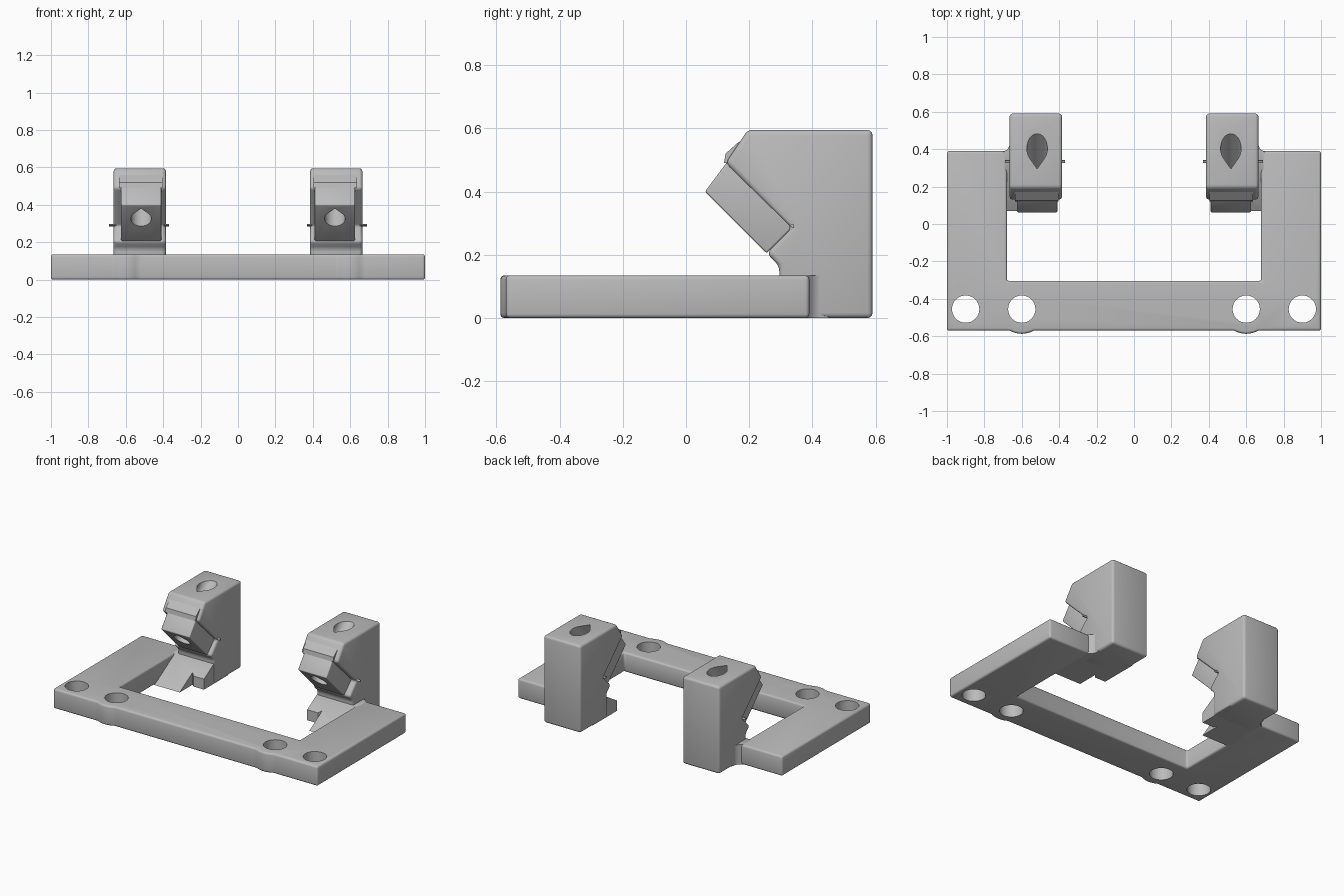
import bpy, bmesh, math
from mathutils import Vector

cube = bpy.data.objects.get("Cube")
if cube:
    bpy.data.objects.remove(cube, do_unlink=True)

grey = bpy.data.materials.new("matte grey")
grey.use_nodes = True
COLOUR = (0.5, 0.5, 0.5, 1)
grey.diffuse_color = COLOUR
grey.node_tree.nodes["Principled BSDF"].inputs["Base Color"].default_value = COLOUR

BASE_TOP = 0.135
POST_X = 0.525


def prism(name, outline, start, direction, place, cut=None):
    """Extrude an outline; place maps each 2D point to 3D."""
    bm = bmesh.new()
    step = Vector(direction)
    face = bm.faces.new([bm.verts.new(Vector(place(*p)) + Vector(start)) for p in outline])
    ext = bmesh.ops.extrude_face_region(bm, geom=[face])
    bmesh.ops.translate(bm, vec=step, verts=[v for v in ext["geom"] if isinstance(v, bmesh.types.BMVert)])
    if cut:
        geom = bm.verts[:] + bm.edges[:] + bm.faces[:]
        res = bmesh.ops.bisect_plane(bm, geom=geom, plane_co=cut[0], plane_no=cut[1], clear_outer=True)
        edges = [e for e in res["geom_cut"] if isinstance(e, bmesh.types.BMEdge)]
        bmesh.ops.holes_fill(bm, edges=edges)
    bmesh.ops.recalc_face_normals(bm, faces=bm.faces[:])
    mesh = bpy.data.meshes.new(name)
    bm.to_mesh(mesh)
    bm.free()
    mesh.materials.append(grey)
    obj = bpy.data.objects.new(name, mesh)
    bpy.context.collection.objects.link(obj)
    return obj


def side_prism(name, profile, x0, x1):
    """Extrude a y-z profile across x."""
    return prism(name, profile, (x0, 0, 0), (x1 - x0, 0, 0), lambda y, z: (0, y, z))


def plan_prism(name, plan, height, z0=0, cut=None):
    """Extrude an x-y plan upwards."""
    return prism(name, plan, (0, 0, z0), (0, 0, height), lambda x, y: (x, y, 0), cut)


def finish(obj, bevel=0, cutters=(), mirror=True):
    if bevel:
        mod = obj.modifiers.new("rounded edges", 'BEVEL')
        mod.width, mod.segments, mod.limit_method = bevel, 3, 'ANGLE'
        mod.angle_limit = math.radians(25)
    for cutter in cutters:
        mod = obj.modifiers.new("hole", 'BOOLEAN')
        mod.operation, mod.solver, mod.object = 'DIFFERENCE', 'EXACT', cutter
    if mirror:
        mod = obj.modifiers.new("other side", 'MIRROR')
        mod.use_mirror_merge = False
    bpy.ops.object.select_all(action='DESELECT')
    bpy.context.view_layer.objects.active = obj
    obj.select_set(True)
    for mod in list(obj.modifiers):
        bpy.ops.object.modifier_apply(modifier=mod.name)
    bpy.ops.object.shade_smooth_by_angle(angle=math.radians(35))


def circle(cx, cy, r, a0=0, a1=360, n=32):
    angles = [math.radians(a0 + (a1 - a0) * i / n) for i in range(n + (a1 - a0 < 360))]
    return [(cx + r * math.cos(a), cy + r * math.sin(a)) for a in angles]


# U-shaped base plate with shallow bosses on its front edge
boss = circle(0.6, -0.455, 0.132, -119, -61, 8)
right_half = [(0.52, -0.57)] + boss + [(0.68, -0.57), (1, -0.57), (1, 0.39), (0.68, 0.39), (0.68, -0.305)]
plan = right_half + [(-x, y) for x, y in reversed(right_half)]
base = plan_prism("base_plate", plan, BASE_TOP)
drills = []
for x in (-0.9, -0.6, 0.6, 0.9):
    drills.append(plan_prism("screw_hole_cutter", circle(x, -0.455, 0.073), 0.4, -0.1))
finish(base, 0.013, drills, mirror=False)

# Stepped feet that join the posts to the plate, with a sloping front
foot_plan = [(0.7, 0.07), (0.49, 0.07), (0.49, 0.21), (0.47, 0.19), (0.39, 0.19),
             (0.39, 0.45), (0.66, 0.45), (0.665, 0.42), (0.675, 0.4), (0.7, 0.385)]
slope = (Vector((0, 0.295, BASE_TOP)), Vector((0, -BASE_TOP, 0.225)))
finish(plan_prism("post_foot", foot_plan, BASE_TOP, cut=slope))

# Teardrop bore running diagonally through the jaw and post
r = 0.055
tear = [(0, r * math.sqrt(2))] + circle(0, 0, r, 135, 405, 24)
d = math.sqrt(0.5)
bore = prism("bore_cutter", tear, (POST_X - 0.007, 0.0, 0.19), (0, 0.8, 0.8),
             lambda u, v: (u, -v * d, v * d))

# Upright posts with a notched front
post_profile = [(0.59, 0), (0.59, 0.595), (0.195, 0.595), (0.125, 0.49), (0.335, 0.285),
                (0.255, 0.205), (0.295, 0.165), (0.295, 0)]
finish(side_prism("post", post_profile, 0.385, 0.665), 0.016, [bore])

# Narrow jaws filling the notch
jaw_profile = [(0.135, 0.5), (0.06, 0.4), (0.255, 0.205), (0.345, 0.295)]
finish(side_prism("jaw", jaw_profile, 0.41, 0.625), 0.006, [bore])

# Raised lips above the jaws
lip_profile = [(0.17, 0.56), (0.125, 0.52), (0.12, 0.49), (0.16, 0.49)]
finish(side_prism("jaw_lip", lip_profile, 0.405, 0.635))

# Thin pins sticking out of the notch corners
pin_profile = [(0.325, 0.292), (0.34, 0.298), (0.342, 0.284)]
finish(side_prism("notch_pin", pin_profile, 0.368, 0.69))

for cutter in drills + [bore]:
    bpy.data.objects.remove(cutter, do_unlink=True)
